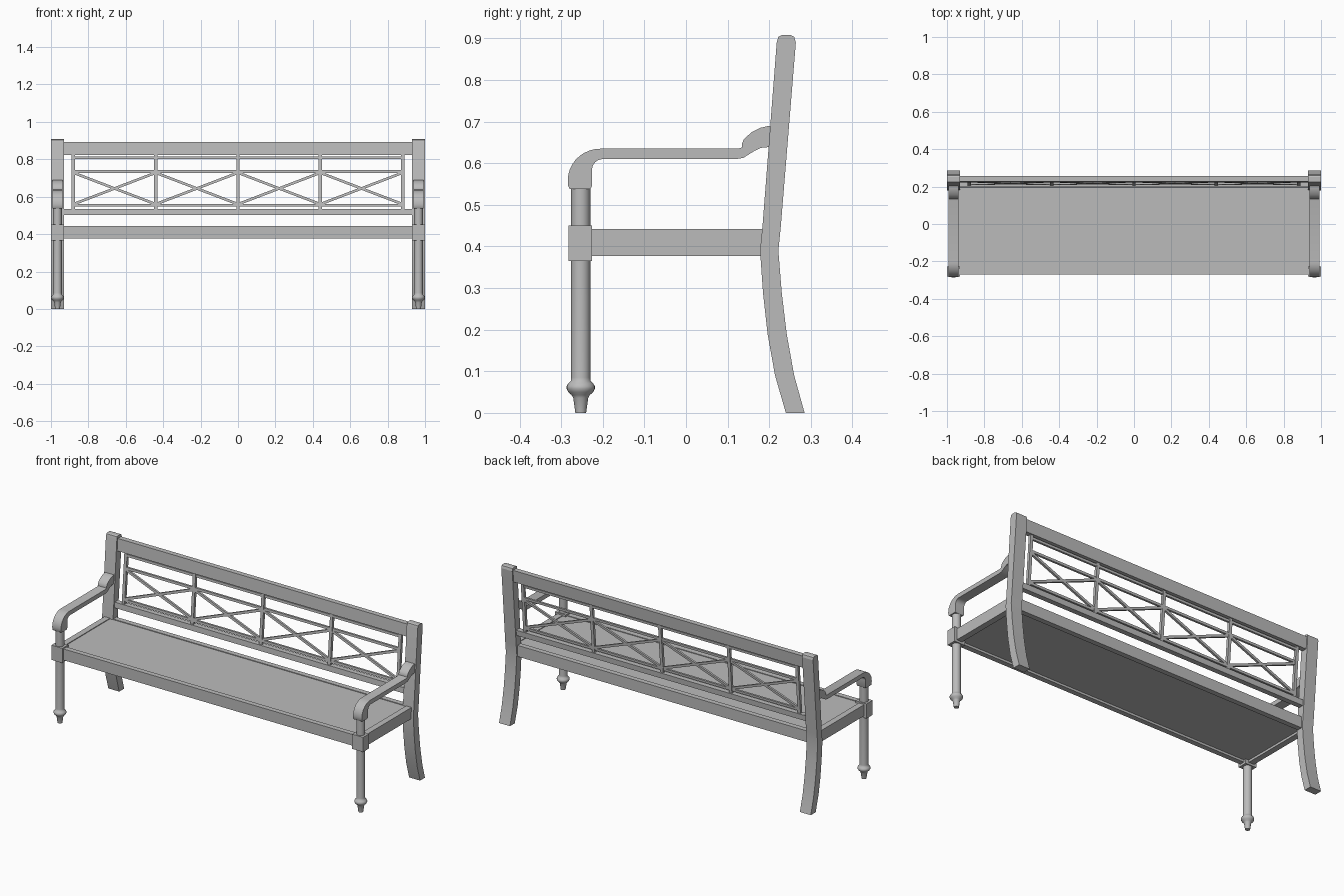
import bpy, bmesh, math
from mathutils import Vector

cube = bpy.data.objects.get("Cube")
if cube:
    bpy.data.objects.remove(cube, do_unlink=True)

grey = bpy.data.materials.new("painted grey")
grey.use_nodes = True
COLOUR = (0.5, 0.5, 0.5, 1)
grey.diffuse_color = COLOUR
grey.node_tree.nodes["Principled BSDF"].inputs["Base Color"].default_value = COLOUR


def finish(name, bm, smooth=None):
    bmesh.ops.recalc_face_normals(bm, faces=bm.faces)
    mesh = bpy.data.meshes.new(name)
    bm.to_mesh(mesh)
    bm.free()
    mesh.materials.append(grey)
    obj = bpy.data.objects.new(name, mesh)
    bpy.context.scene.collection.objects.link(obj)
    if smooth:
        bpy.ops.object.select_all(action='DESELECT')
        obj.select_set(True)
        bpy.context.view_layer.objects.active = obj
        bpy.ops.object.shade_smooth_by_angle(angle=math.radians(smooth))
    return obj


def box(name, x, y, z):
    bm = bmesh.new()
    bmesh.ops.create_cube(bm, size=1)
    for v in bm.verts:
        v.co = [lo + (c + 0.5) * (hi - lo) for c, (lo, hi) in zip(v.co, (x, y, z))]
    return finish(name, bm)


def side_profile(name, points, x0, x1, smooth=None):
    """Extrude a (y, z) outline across x."""
    bm = bmesh.new()
    face = bm.faces.new([bm.verts.new((x0, y, z)) for y, z in points])
    ext = bmesh.ops.extrude_face_region(bm, geom=[face])["geom"]
    for v in ext:
        if isinstance(v, bmesh.types.BMVert):
            v.co.x = x1
    return finish(name, bm, smooth)


def lathe(name, profile, x, y):
    bm = bmesh.new()
    verts = [bm.verts.new((x + r, y, z)) for r, z in profile]
    edges = [bm.edges.new(pair) for pair in zip(verts, verts[1:])]
    bmesh.ops.spin(bm, geom=verts + edges, cent=(x, y, 0), axis=(0, 0, 1),
                   angle=math.tau, steps=24)
    bmesh.ops.remove_doubles(bm, verts=bm.verts, dist=0.0001)
    return finish(name, bm, 40)


def back_y(z):
    """Middle of the leaning back at a height."""
    return 0.206 + (z - 0.45) * 0.081


def slat(name, a, b, width, depth):
    """Bar between two (x, z) points in the leaning plane of the back."""
    a, b = Vector(a), Vector(b)
    side = (b - a).orthogonal().normalized() * width / 2
    bm = bmesh.new()
    rings = [[bm.verts.new((p.x, back_y(p.y) + d, p.y))
              for p in (a + side, b + side, b - side, a - side)]
             for d in (-depth / 2, depth / 2)]
    bm.faces.new(rings[0])
    bm.faces.new(rings[1])
    for i in range(4):
        j = (i + 1) % 4
        bm.faces.new((rings[0][i], rings[0][j], rings[1][j], rings[1][i]))
    return finish(name, bm)


# Outlines of the swept back post and the scrolled arm
post = [(.24, 0), (.214, .09), (.196, .19), (.185, .29), (.178, .39), (.184, .45),
        (.218, .89), (.222, .904), (.23, .908), (.252, .908), (.26, .904), (.264, .89),
        (.228, .45), (.222, .39), (.23, .29), (.242, .19), (.26, .09), (.285, 0)]
front_curve = [(-.205 - .079 * math.sin(t), .56 + .075 * math.cos(t))
               for t in (math.radians(a) for a in range(0, 91, 10))]
inner_curve = [(-.2 - .026 * math.cos(t), .584 + .026 * math.sin(t))
               for t in (math.radians(a) for a in range(0, 91, 15))]
arm = ([(.21, .69), (.195, .689), (.178, .685), (.157, .674), (.139, .658),
        (.134, .645), (.134, .638), (.125, .635)] + front_curve
       + [(-.283, .545), (-.279, .538), (-.23, .538), (-.226, .545)] + inner_curve
       + [(.12, .61), (.138, .613), (.165, .63), (.18, .637), (.21, .64)])
leg = [(0, 0), (.013, 0), (.018, .036), (.022, .043), (.03, .05), (.034, .058),
       (.034, .064), (.03, .071), (.024, .077), (.023, .085), (.023, .37)]

# Both ends
LEG_X, LEG_Y = 0.965, -0.253
for s, label in ((1, "left"), (-1, "right")):
    side_profile(label + "_back_post", post, s * .93, s, 20)
    side_profile(label + "_arm", arm, s * .937, s * .993, 35)
    lathe(label + "_front_leg", leg, s * LEG_X, LEG_Y)
    lathe(label + "_arm_support", [(.023, .44), (.023, .545)], s * LEG_X, LEG_Y)
    box(label + "_leg_block", sorted((s * .93, s)), (-.282, -.226), (.365, .45))
    box(label + "_side_apron", sorted((s * .95, s * .985)), (-.23, .2), (.377, .442))

# Seat
box("front_apron", (-.935, .935), (-.27, -.24), (.377, .442))
box("back_apron", (-.935, .935), (.185, .215), (.377, .442))
box("seat_panel", (-.955, .955), (-.245, .19), (.39, .438))

# Back rails
slat("top_rail", (-.935, .858), (.935, .858), .07, .03)
slat("lower_rail", (-.935, .519), (.935, .519), .032, .03)

# Back lattice
columns = [-.88, -.44, 0, .44, .88]
for z in (.808, .735, .555):
    slat("lattice_strip", (columns[0], z), (columns[-1], z), .014, .012)
for x in columns:
    slat("lattice_upright", (x, .53), (x, .83), .018, .016)
for x0, x1 in zip(columns, columns[1:]):
    slat("lattice_cross", (x0, .728), (x1, .56), .014, .012)
    slat("lattice_cross", (x0, .56), (x1, .728), .014, .012)
